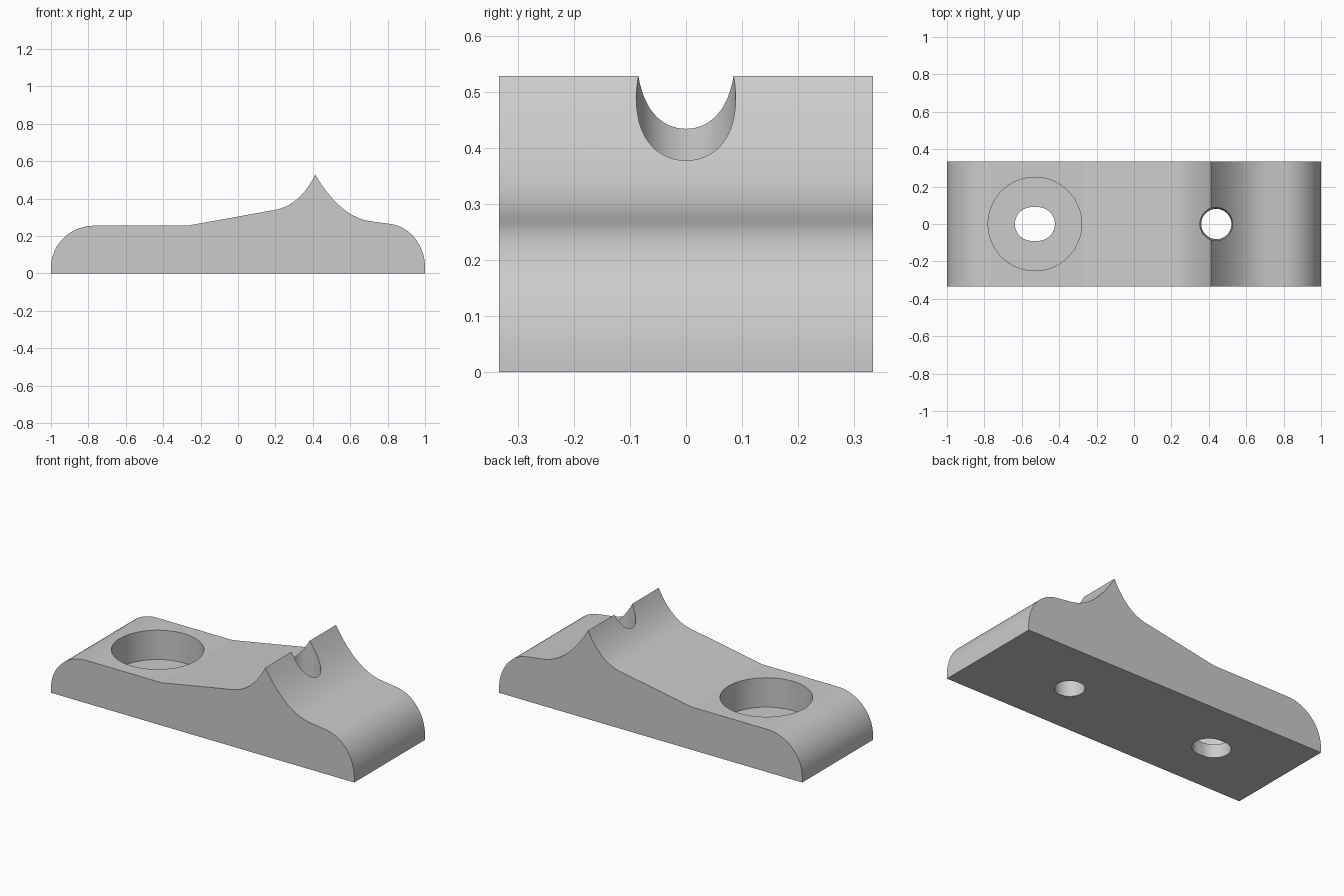
import bpy, bmesh
from math import cos, sin, pi, radians

cube = bpy.data.objects.get("Cube")
if cube:
    bpy.data.objects.remove(cube, do_unlink=True)

HALF_DEPTH = 0.333

grey = bpy.data.materials.new("plain grey")
grey.use_nodes = True
colour = (0.6, 0.6, 0.6, 1)
grey.diffuse_color = colour
grey.node_tree.nodes["Principled BSDF"].inputs["Base Color"].default_value = colour


def arc(cx, cz, rx, rz, start, end, steps=18):
    angles = [radians(start + (end - start) * i / steps) for i in range(steps + 1)]
    return [(cx + rx * cos(a), cz + rz * sin(a)) for a in angles]


def curve(p, q, r, steps=16):
    ts = [i / steps for i in range(steps + 1)]
    return [tuple((1 - t) ** 2 * a + 2 * t * (1 - t) * b + t * t * c
                  for a, b, c in zip(p, q, r)) for t in ts]


def loft(name, lower, upper):
    """Closed solid between two matching loops of points."""
    bm = bmesh.new()
    a = [bm.verts.new(p) for p in lower]
    b = [bm.verts.new(p) for p in upper]
    bm.faces.new(a)
    bm.faces.new(b[::-1])
    for i in range(len(a)):
        j = (i + 1) % len(a)
        bm.faces.new((a[i], b[i], b[j], a[j]))
    bmesh.ops.recalc_face_normals(bm, faces=bm.faces)
    mesh = bpy.data.meshes.new(name)
    bm.to_mesh(mesh)
    bm.free()
    mesh.materials.append(grey)
    obj = bpy.data.objects.new(name, mesh)
    bpy.context.collection.objects.link(obj)
    return obj


def round_cutter(name, x, z0, z1, r0, r1, stretch=0.0):
    """Upright round or slotted cutter, stretched along x."""
    def loop(r, z):
        right = arc(x + stretch, 0, r, r, -90, 90, 32)
        left = arc(x - stretch, 0, r, r, 90, 270, 32)
        pts = right + left if stretch else right[:-1] + left[:-1]
        return [(px, py, z) for px, py in pts]
    return loft(name, loop(r0, z0), loop(r1, z1))


# Side profile: rounded ends, ramp and sharp ridge
profile = [(-1, 0)]
profile += arc(-0.77, 0.03, 0.23, 0.225, 180, 90)
profile += [(-0.27, 0.255)]
profile += curve((0.2, 0.34), (0.331, 0.364), (0.413, 0.528))
profile += curve((0.413, 0.528), (0.551, 0.294), (0.72, 0.277))[1:]
profile += arc(0.79, 0.03, 0.21, 0.236, 82, 0)
profile += [(1, 0)]
body = loft("clamp_body",
            [(x, -HALF_DEPTH, z) for x, z in profile],
            [(x, HALF_DEPTH, z) for x, z in profile])

# Round recess, slot through its floor, and hole through the ridge
cutters = [
    round_cutter("recess_cutter", -0.53, 0.08, 0.6, 0.25, 0.25),
    round_cutter("slot_cutter", -0.53, -0.1, 0.2, 0.09, 0.09, 0.017),
    round_cutter("ridge_hole_cutter", 0.44, -0.1, 0.7, 0.079, 0.092),
]
bpy.ops.object.select_all(action='DESELECT')
body.select_set(True)
bpy.context.view_layer.objects.active = body
for cutter in cutters:
    cutter.hide_render = True
    mod = body.modifiers.new(cutter.name, 'BOOLEAN')
    mod.operation = 'DIFFERENCE'
    mod.solver = 'EXACT'
    mod.object = cutter
    bpy.ops.object.modifier_apply(modifier=mod.name)
    bpy.data.objects.remove(cutter, do_unlink=True)

bpy.ops.object.shade_smooth_by_angle(angle=radians(9))
